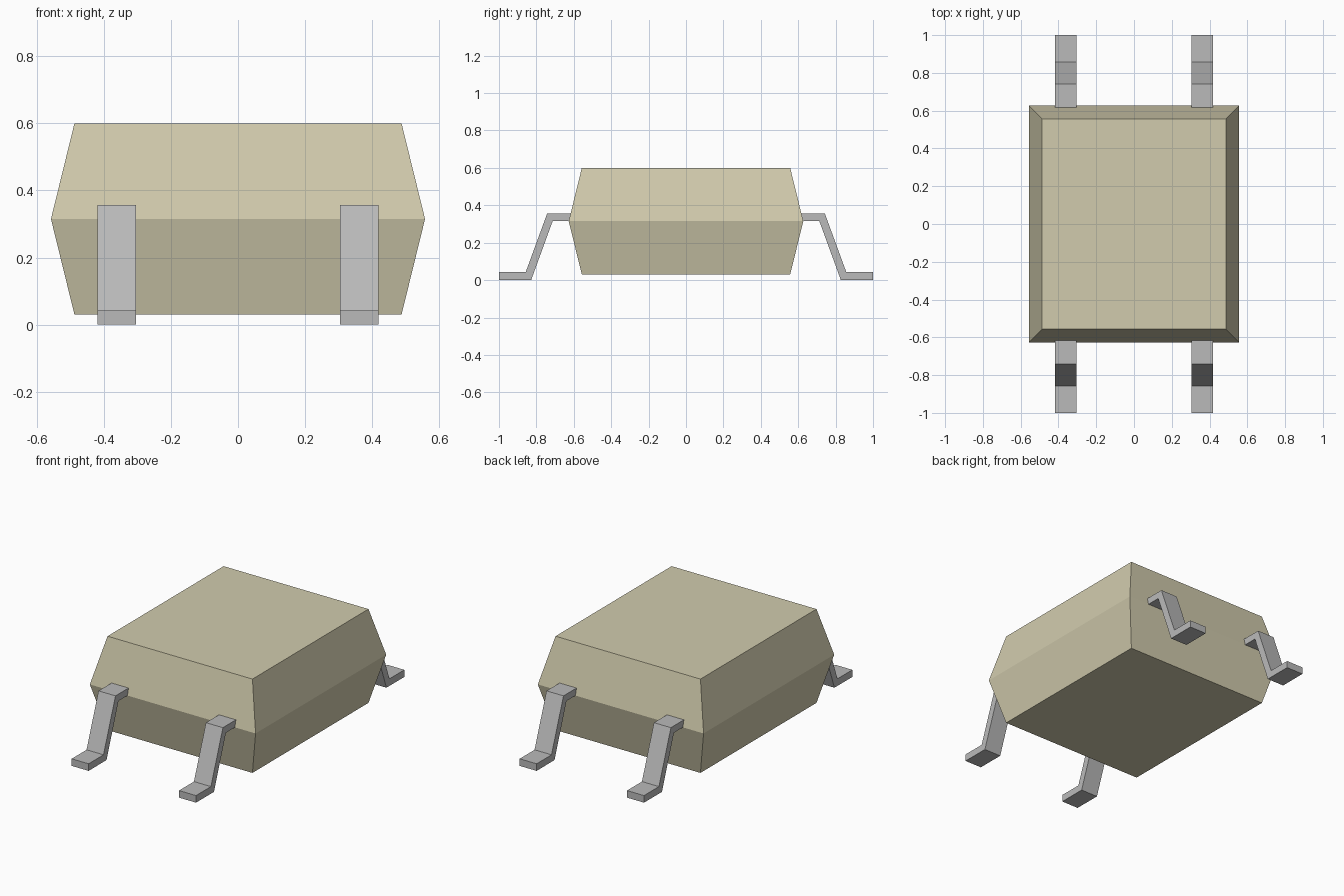
import bpy
import bmesh

cube = bpy.data.objects.get("Cube")
if cube:
    bpy.data.objects.remove(cube, do_unlink=True)


def material(name, rgb, roughness):
    mat = bpy.data.materials.new(name)
    mat.use_nodes = True
    mat.diffuse_color = (*rgb, 1)
    bsdf = mat.node_tree.nodes["Principled BSDF"]
    bsdf.inputs["Base Color"].default_value = (*rgb, 1)
    bsdf.inputs["Roughness"].default_value = roughness
    return mat


def loft(name, rings, mat):
    """Bridge matching closed rings of points and cap both ends."""
    bm = bmesh.new()
    loops = [[bm.verts.new(p) for p in ring] for ring in rings]
    n = len(loops[0])
    for a, b in zip(loops, loops[1:]):
        for i in range(n):
            j = (i + 1) % n
            bm.faces.new((a[i], a[j], b[j], b[i]))
    bm.faces.new(loops[0][::-1])
    bm.faces.new(loops[-1])
    bmesh.ops.recalc_face_normals(bm, faces=bm.faces)
    mesh = bpy.data.meshes.new(name)
    bm.to_mesh(mesh)
    bm.free()
    mesh.materials.append(mat)
    obj = bpy.data.objects.new(name, mesh)
    bpy.context.collection.objects.link(obj)
    return obj


beige = material("beige_plastic", (0.64, 0.60, 0.42), 0.7)
grey = material("grey_metal", (0.49, 0.49, 0.49), 0.5)

# Moulded body: widest at the parting line, tapering up and down
sections = [(0.487, 0.557, 0.03), (0.557, 0.627, 0.315), (0.487, 0.557, 0.60)]
loft("body", [[(-x, -y, z), (x, -y, z), (x, y, z), (-x, y, z)]
              for x, y, z in sections], beige)

# Gull-wing leads: a bent strip profile (y, z) given a constant width
profile = [(1.0, 0.0), (0.828, 0.0), (0.713, 0.315), (0.60, 0.315),
           (0.60, 0.357), (0.742, 0.357), (0.857, 0.043), (1.0, 0.043)]
for end, sy in (("front", -1), ("back", 1)):
    for side, sx in (("right", -1), ("left", 1)):
        loft(f"{end}_{side}_lead",
             [[(sx * x, sy * y, z) for y, z in profile] for x in (0.304, 0.418)],
             grey)
